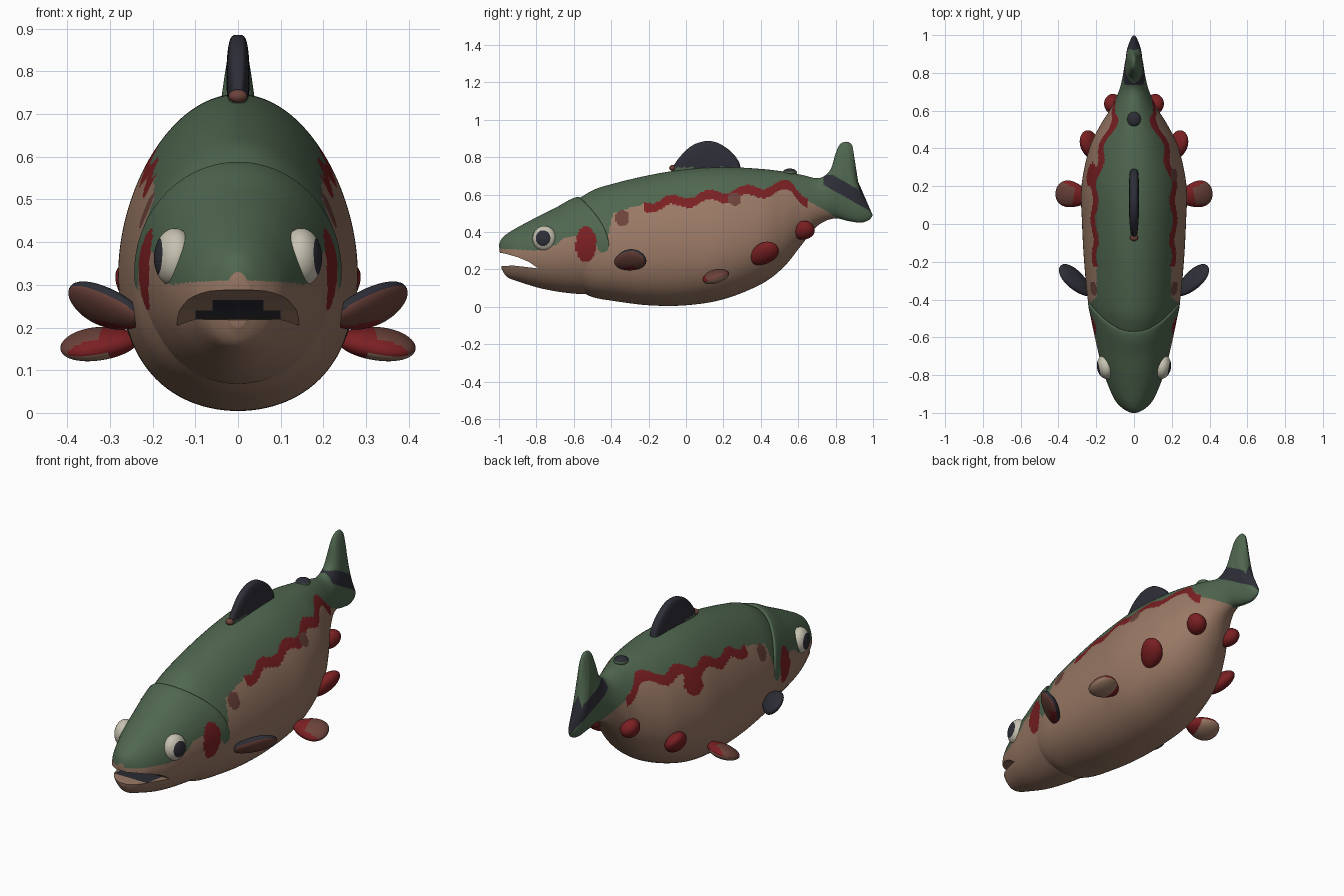
import bpy, bmesh, math
from mathutils import Vector, Matrix

if "Cube" in bpy.data.objects:
    bpy.data.objects.remove(bpy.data.objects["Cube"], do_unlink=True)

GREEN, TAN, RED, NAVY, CREAM, BROWN = range(6)
PALETTE = [("moss_green", (0.08, 0.135, 0.08)), ("skin_tan", (0.32, 0.19, 0.13)),
           ("deep_red", (0.195, 0.014, 0.016)), ("dark_navy", (0.027, 0.027, 0.039)),
           ("eye_cream", (0.57, 0.54, 0.44)), ("dull_brown", (0.15, 0.055, 0.043))]
MATS = []
for label, rgb in PALETTE:
    m = bpy.data.materials.new(label)
    m.use_nodes = True
    m.diffuse_color = (*rgb, 1)
    m.node_tree.nodes["Principled BSDF"].inputs["Base Color"].default_value = (*rgb, 1)
    MATS.append(m)


def finish(name, bm):
    bmesh.ops.recalc_face_normals(bm, faces=bm.faces)
    mesh = bpy.data.meshes.new(name)
    bm.to_mesh(mesh)
    bm.free()
    for m in MATS:
        mesh.materials.append(m)
    ob = bpy.data.objects.new(name, mesh)
    bpy.context.collection.objects.link(ob)
    return ob


def smooth(ob, angle=50):
    bpy.ops.object.select_all(action='DESELECT')
    ob.select_set(True)
    bpy.context.view_layer.objects.active = ob
    bpy.ops.object.shade_smooth_by_angle(angle=math.radians(angle))


def skin(name, rings, colour):
    """Join closed rings of points into a capped tube, coloured by face centre."""
    bm = bmesh.new()
    rows = [[bm.verts.new(p) for p in ring] for ring in rings]
    n = len(rows[0])
    for a, b in zip(rows, rows[1:]):
        for i in range(n):
            j = (i + 1) % n
            bm.faces.new((a[i], a[j], b[j], b[i]))
    caps = [bm.faces.new(rows[0]), bm.faces.new(rows[-1])]
    if n > 20:
        bmesh.ops.poke(bm, faces=caps)
    for f in bm.faces:
        f.material_index = colour(f.calc_center_median())
    return finish(name, bm)


def spline(points, steps):
    """Catmull-Rom resampling of station tuples."""
    pts = [points[0]] + points + [points[-1]]
    out = []
    for a, b, c, d in zip(pts, pts[1:], pts[2:], pts[3:]):
        for k in range(steps):
            t = k / steps
            out.append([q + t * ((r - p) + t * ((2 * p - 5 * q + 4 * r - s)
                        + t * (3 * q - p - 3 * r + s))) / 2
                        for p, q, r, s in zip(a, b, c, d)])
    return out + [list(points[-1])]


def loft(name, stations, colour, steps, segs, skew=0.0, power=1.0):
    """Station: top y, top z, bottom y, bottom z, half width, sideways bow in y."""
    rings = []
    for ty, tz, by, bz, w, bow in spline(stations, steps):
        ring = []
        for i in range(segs):
            a = math.tau * i / segs
            s = math.sin(a)
            t = (1 + math.cos(a)) / 2 - skew * s * s
            x = math.copysign(abs(s) ** power, s) * w
            ring.append((x, by + (ty - by) * t + bow * s * s, bz + (tz - bz) * t))
        rings.append(ring)
    return skin(name, rings, colour)


def lerp(points, y):
    for (a, u), (b, v) in zip(points, points[1:]):
        if y <= b:
            return u + (v - u) * max(0, (y - a) / (b - a))
    return points[-1][1]


def in_oval(p, y, z, ry, rz):
    return ((p.y - y) / ry) ** 2 + ((p.z - z) / rz) ** 2 < 1


# Body and tail
FRONT_EDGE = [(-0.6, 0.3), (-0.42, 0.36), (-0.39, 0.5), (-0.3, 0.53), (-0.22, 0.55)]
REAR_EDGE = [(0.62, 0.60), (0.66, 0.56), (0.72, 0.53), (0.8, 0.48), (0.83, 0.4)]


def body_colour(p):
    if p.y > 0.735 and p.z < 0.705 and abs(p.z - 0.69 + 0.57 * (p.y - 0.74)) < 0.04:
        return NAVY
    band = 0.568 + 0.13 * p.y + 0.017 * math.cos(math.tau * (p.y - 0.12) / 0.2)
    band -= max(0, p.y - 0.56)
    if in_oval(p, 0.26, 0.575, 0.035, 0.035) and p.x > 0:
        return BROWN
    if -0.23 < p.y < 0.65 and abs(p.z - band) < 0.025:
        return RED
    if in_oval(p, 0.26, 0.545, 0.065, 0.06) and p.x < 0 and p.z < band:
        return RED
    if in_oval(p, -0.34, 0.475, 0.04, 0.042):
        return BROWN
    edge = band
    if p.y < -0.22:
        edge = lerp(FRONT_EDGE, p.y)
    elif p.y > 0.62:
        edge = lerp(REAR_EDGE, p.y)
    return GREEN if p.z > edge else TAN


body = loft("body", [
    (-0.60, 0.56, -0.58, 0.09, 0.19, 0), (-0.50, 0.622, -0.50, 0.052, 0.222, 0),
    (-0.40, 0.655, -0.40, 0.033, 0.245, 0), (-0.20, 0.703, -0.20, 0.008, 0.264, 0),
    (0.0, 0.735, 0.0, 0.008, 0.275, 0), (0.20, 0.747, 0.20, 0.04, 0.278, 0),
    (0.40, 0.737, 0.40, 0.12, 0.237, 0), (0.52, 0.723, 0.52, 0.21, 0.18, 0),
    (0.62, 0.705, 0.61, 0.32, 0.122, 0), (0.71, 0.688, 0.70, 0.43, 0.08, 0),
    (0.77, 0.73, 0.79, 0.472, 0.06, 0), (0.80, 0.82, 0.87, 0.458, 0.05, 0),
    (0.825, 0.87, 0.935, 0.45, 0.044, -0.02), (0.865, 0.882, 0.98, 0.465, 0.04, -0.035),
    (0.89, 0.862, 0.998, 0.49, 0.03, -0.04)], body_colour, 16, 240, skew=0.085)
smooth(body)

# Head with a mouth opening
HEAD_EDGE = [(-1, 0.31), (-0.8, 0.30), (-0.7, 0.33), (-0.65, 0.37), (-0.56, 0.385),
             (-0.5, 0.36), (-0.45, 0.28)]


def head_colour(p):
    if abs(p.x) > 0.1 and in_oval(p, -0.535, 0.335, 0.055, 0.095):
        return RED
    return GREEN if p.z > lerp(HEAD_EDGE, p.y) else TAN


head = loft("head", [
    (-1.0, 0.33, -0.985, 0.20, 0.03, 0), (-0.985, 0.365, -0.965, 0.168, 0.06, 0),
    (-0.95, 0.395, -0.94, 0.15, 0.092, 0), (-0.90, 0.425, -0.89, 0.133, 0.12, 0),
    (-0.80, 0.478, -0.79, 0.102, 0.162, 0.01), (-0.70, 0.528, -0.68, 0.08, 0.195, 0.035),
    (-0.62, 0.573, -0.58, 0.069, 0.226, 0.09), (-0.575, 0.588, -0.52, 0.069, 0.243, 0.125),
    (-0.568, 0.575, -0.51, 0.08, 0.232, 0.13)], head_colour, 12, 180)

MOUTH = [(-1.1, 0.30), (-0.97, 0.285), (-0.90, 0.265), (-0.84, 0.24), (-0.79, 0.205),
         (-0.85, 0.212), (-0.92, 0.22), (-1.1, 0.215)]


def mouth_colour(p):
    reach = 0.06 if p.z > 0.245 else 0.1
    return NAVY if abs(p.x) < reach and p.y > -0.91 else TAN


cutter = skin("mouth_cutter", [[(x, y, z) for y, z in MOUTH]
                               for x in (-0.4, -0.1, -0.06, 0.06, 0.1, 0.4)], mouth_colour)
cutter.hide_render = True
cut = head.modifiers.new("mouth", 'BOOLEAN')
cut.operation, cut.solver, cut.object = 'DIFFERENCE', 'EXACT', cutter
smooth(head, 40)
bpy.ops.object.modifier_move_to_index(modifier="mouth", index=0)
bpy.ops.object.modifier_apply(modifier="mouth")
bpy.data.objects.remove(cutter, do_unlink=True)

# Dorsal fin
dorsal = loft("dorsal_fin", [
    (y, z, y, 0.69, w, 0) for y, z, w in
    [(-0.07, 0.75, 0.012), (-0.03, 0.805, 0.02), (0.03, 0.86, 0.025), (0.10, 0.885, 0.027),
     (0.17, 0.876, 0.027), (0.24, 0.83, 0.025), (0.28, 0.78, 0.02), (0.293, 0.74, 0.01)]],
    lambda p: NAVY if p.z > 0.745 else GREEN, 6, 40, power=0.5)
smooth(dorsal)


def blob(name, centre, along, up, radii, colour, taper=0.0, side=1):
    """Ellipsoid with its long axis on 'along'; taper narrows its root."""
    d = Vector(along).normalized()
    n = Vector(up)
    n = (n - d * n.dot(d)).normalized()
    b = n.cross(d)
    frame = Matrix((d, b, n)).transposed().to_4x4()
    bm = bmesh.new()
    bmesh.ops.create_uvsphere(bm, u_segments=40, v_segments=28, radius=1,
                              matrix=Matrix.Rotation(math.pi / 2, 4, 'Y'))
    for f in bm.faces:
        f.material_index = colour(f.calc_center_median())
    for v in bm.verts:
        v.co.y *= 1 + taper * v.co.x
    bm.transform(Matrix.Diagonal((side, 1, 1, 1)) @ Matrix.Translation(centre) @ frame
                 @ Matrix.Diagonal((*radii, 1)))
    smooth(finish(name, bm))


def pectoral_colour(p):
    if p.z > -0.25:
        return NAVY
    return RED if p.y > 0.35 and p.x < 0.2 else BROWN


def pelvic_colour(p):
    if p.z < -0.1:
        return RED if p.x < -0.35 else TAN
    return RED if abs(p.y) > 0.7 or p.x < -0.1 else BROWN


def plain(index):
    return lambda p: index


# Paired eyes and fins
for side, word in ((1, "left"), (-1, "right")):
    blob(word + "_eye", (0.15, -0.757, 0.365), (1, -0.2, 0.05), (0, 0, 1), (0.046, 0.064, 0.068),
         lambda p: NAVY if p.x > 0.76 else CREAM, side=side)
    blob(word + "_pectoral_fin", (0.308, -0.30, 0.248), (0.7, 0.62, 0.2), (-0.1, 0.75, 0.65),
         (0.115, 0.064, 0.03), pectoral_colour, 0.2, side)
    blob(word + "_pelvic_fin", (0.325, 0.155, 0.162), (0.95, 0.2, -0.08), (-0.1, -0.35, 1),
         (0.092, 0.07, 0.035), pelvic_colour, 0.3, side)
    blob(word + "_rear_fin", (0.228, 0.412, 0.282), (0.4, 0.75, 0.45), (0.8, 0, -0.6),
         (0.092, 0.06, 0.042), plain(RED), 0.2, side)
    blob(word + "_vent_fin", (0.106, 0.628, 0.408), (0.4, 0.65, 0.3), (0.8, 0, -0.6),
         (0.062, 0.052, 0.045), plain(RED), 0.15, side)

# Small fin before the tail and bump before the dorsal fin
blob("adipose_fin", (0, 0.555, 0.718), (0, 1, 0), (0, 0, 1), (0.038, 0.036, 0.021),
     lambda p: NAVY if p.z > 0.3 else GREEN)
blob("dorsal_bump", (0, -0.072, 0.742), (0, 1, 0), (0, 0, 1), (0.018, 0.022, 0.016), plain(BROWN))
